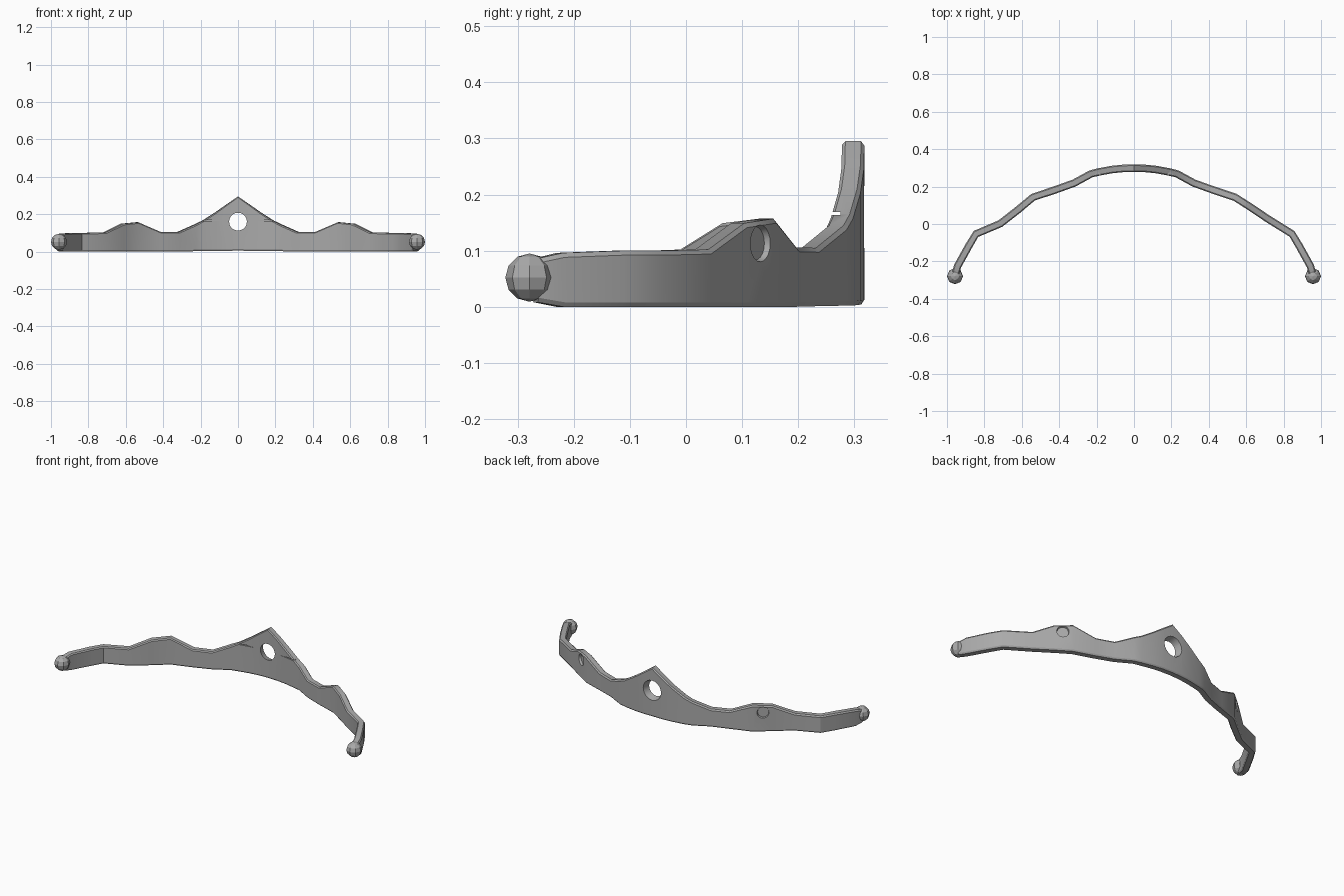
import bpy, bmesh
from mathutils import Vector

cube = bpy.data.objects.get("Cube")
if cube:
    bpy.data.objects.remove(cube, do_unlink=True)

grey = bpy.data.materials.new("matte grey")
grey.use_nodes = True
grey.diffuse_color = (0.4, 0.4, 0.4, 1)
grey.node_tree.nodes["Principled BSDF"].inputs["Base Color"].default_value = (0.4, 0.4, 0.4, 1)


def add_object(name, bm):
    bmesh.ops.recalc_face_normals(bm, faces=bm.faces)
    mesh = bpy.data.meshes.new(name)
    bm.to_mesh(mesh)
    bm.free()
    mesh.materials.append(grey)
    obj = bpy.data.objects.new(name, mesh)
    bpy.context.collection.objects.link(obj)
    return obj


def cone_cutter(name, centre, direction, r_start, r_end, depth):
    bm = bmesh.new()
    bmesh.ops.create_cone(bm, cap_ends=True, segments=20, radius1=r_start,
                          radius2=r_end, depth=depth)
    turn = Vector(direction).to_track_quat('Z', 'Y').to_matrix()
    bmesh.ops.rotate(bm, matrix=turn, verts=bm.verts)
    bmesh.ops.translate(bm, vec=centre, verts=bm.verts)
    return add_object(name, bm)


def cut(target, cutter):
    cutter.hide_render = True
    mod = target.modifiers.new("cut", 'BOOLEAN')
    mod.operation, mod.solver, mod.object = 'DIFFERENCE', 'EXACT', cutter
    bpy.context.view_layer.objects.active = target
    bpy.ops.object.modifier_apply(modifier=mod.name)
    bpy.data.objects.remove(cutter, do_unlink=True)


# Half path of the band: x, y, top height, bottom height
half = [(0, .298, .295, .005), (.06, .297, .253, .004), (.12, .291, .21, .003),
        (.19, .278, .165, .002), (.23, .268, .145, .002), (.32, .219, .105, .001),
        (.42, .183, .106, 0), (.54, .143, .157, 0), (.62, .092, .149, 0),
        (.715, .028, .102, 0), (.845, -.053, .1, 0), (.885, -.12, .1, 0),
        (.943, -.225, .096, 0), (.955, -.268, .086, .008)]
# The right arm bends in slightly further
inset = {8: .016, 9: .026}
path = [(-x, y - inset.get(i, 0), t, b) for i, (x, y, t, b) in enumerate(half)][:0:-1] + half

# Cross-section: sideways offset (outward positive), share of height, lift
section = [(-.015, 0, 0), (-.02, 0, .008), (-.02, 1, -.006), (-.014, 1, 0),
           (.014, 1, 0), (.02, 1, -.008), (.02, 0, .008), (.015, 0, 0)]

# Band
bm = bmesh.new()
rings = []
for i, (x, y, top, low) in enumerate(path):
    p = Vector((x, y))
    before = Vector(path[max(i - 1, 0)][:2])
    after = Vector(path[min(i + 1, len(path) - 1)][:2])
    d = (after - before).normalized()
    n = Vector((-d.y, d.x))
    rings.append([bm.verts.new((p.x + n.x * o, p.y + n.y * o, low + (top - low) * s + lift))
                  for o, s, lift in section])
count = len(section)
for a, b in zip(rings, rings[1:]):
    for k in range(count):
        m = (k + 1) % count
        bm.faces.new((a[k], a[m], b[m], b[k]))
bm.faces.new(rings[0])
bm.faces.new(rings[-1][::-1])
bmesh.ops.triangulate(bm, faces=bm.faces)
band = add_object("tiara_band", bm)

# Flared centre hole, right through
cut(band, cone_cutter("centre_hole_cutter", (0, .297, .16), (0, 1, 0), .042, .064, .08))

for side in (1, -1):
    # Blind gem sockets on the outer face
    y = .122 if side > 0 else .115
    cut(band, cone_cutter("socket_cutter", (side * .601, y + .022, .113),
                          (side * .55, .83, 0), .03, .043, .05))
    # Thin grooves beside the centre hole
    bm = bmesh.new()
    bmesh.ops.create_cube(bm, size=1)
    bmesh.ops.scale(bm, vec=(.14, .05, .005), verts=bm.verts)
    bmesh.ops.translate(bm, vec=(side * .13, .25, .166), verts=bm.verts)
    cut(band, add_object("groove_cutter", bm))

# Faceted knobs on the arm tips
knobs = []
for side, label in ((1, "left"), (-1, "right")):
    bm = bmesh.new()
    bmesh.ops.create_uvsphere(bm, u_segments=8, v_segments=6, radius=.043)
    bmesh.ops.translate(bm, vec=(side * .957, -.279, .052), verts=bm.verts)
    knobs.append(add_object(label + "_tip_knob", bm))

bpy.ops.object.select_all(action='DESELECT')
band.select_set(True)
bpy.context.view_layer.objects.active = band
bpy.ops.object.shade_smooth_by_angle(angle=0.5)
